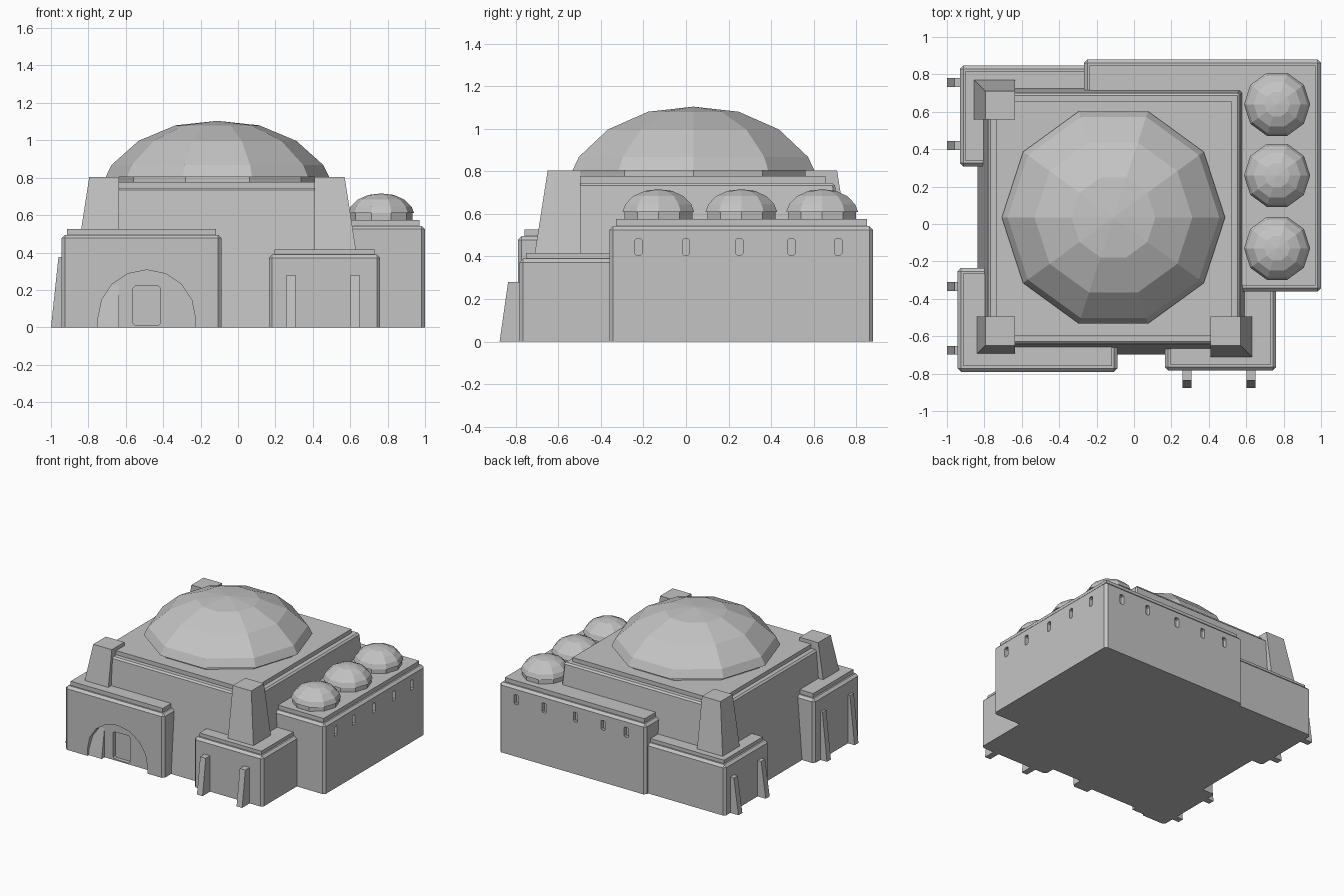
import bpy
import bmesh
import math
from mathutils import Matrix, Vector

cube = bpy.data.objects.get("Cube")
if cube:
    bpy.data.objects.remove(cube, do_unlink=True)

STONE = (0.55, 0.55, 0.55, 1)
stone = bpy.data.materials.new("grey stone")
stone.use_nodes = True
stone.diffuse_color = STONE
stone.node_tree.nodes["Principled BSDF"].inputs["Base Color"].default_value = STONE


def finish(name, bm):
    bmesh.ops.recalc_face_normals(bm, faces=bm.faces)
    mesh = bpy.data.meshes.new(name)
    bm.to_mesh(mesh)
    bm.free()
    mesh.materials.append(stone)
    obj = bpy.data.objects.new(name, mesh)
    bpy.context.collection.objects.link(obj)
    return obj


def grow(rect, d):
    x0, x1, y0, y1 = rect
    return x0 - d, x1 + d, y0 - d, y1 + d


def block(name, base, top, z0, z1, chamfer=0.0):
    """Box between two rectangles, chamfered everywhere but at its foot."""
    bm = bmesh.new()
    rings = []
    for (x0, x1, y0, y1), z in ((base, z0), (top, z1)):
        corners = ((x0, y0), (x1, y0), (x1, y1), (x0, y1))
        rings.append([bm.verts.new((x, y, z)) for x, y in corners])
    low, high = rings
    bm.faces.new(low)
    bm.faces.new(high)
    for i in range(4):
        j = (i + 1) % 4
        bm.faces.new((low[i], low[j], high[j], high[i]))
    if chamfer:
        edges = [e for e in bm.edges if any(v in high for v in e.verts)]
        bmesh.ops.bevel(bm, geom=edges, offset=chamfer, segments=1, affect='EDGES')
    return finish(name, bm)


def prism(name, outline, half, origin, turn=0.0):
    """Outline in local x and z, extruded both ways along local y."""
    bm = bmesh.new()
    face = bm.faces.new([bm.verts.new((x, -half, z)) for x, z in outline])
    new = bmesh.ops.extrude_face_region(bm, geom=[face])["geom"]
    verts = [g for g in new if isinstance(g, bmesh.types.BMVert)]
    bmesh.ops.translate(bm, verts=verts, vec=(0, 2 * half, 0))
    bm.transform(Matrix.Translation(Vector(origin)) @ Matrix.Rotation(turn, 4, 'Z'))
    return finish(name, bm)


def dome(name, profile, x, y, sides=10):
    """Faceted dome turned from (radius, height) pairs."""
    bm = bmesh.new()
    apex = bm.verts.new((x, y, profile[0][1]))
    last = None
    for r, z in profile[1:]:
        ring = [bm.verts.new((x + r * math.cos(math.tau * i / sides),
                              y + r * math.sin(math.tau * i / sides), z))
                for i in range(sides)]
        for i in range(sides):
            j = (i + 1) % sides
            if last:
                bm.faces.new((last[i], ring[i], ring[j], last[j]))
            else:
                bm.faces.new((apex, ring[i], ring[j]))
        last = ring
    bm.faces.new(last)
    return finish(name, bm)


def carve(target, cutter):
    mod = target.modifiers.new("recess", 'BOOLEAN')
    mod.operation = 'DIFFERENCE'
    mod.solver = 'EXACT'
    mod.object = cutter
    bpy.context.view_layer.objects.active = target
    bpy.ops.object.modifier_apply(modifier=mod.name)
    bpy.data.objects.remove(cutter, do_unlink=True)


def slot(w, h, c):
    """Upright rectangle with clipped corners, centred on the origin."""
    return [(-w + c, -h), (w - c, -h), (w, -h + c), (w, h - c),
            (w - c, h), (-w + c, h), (-w, h - c), (-w, -h + c)]


# Central hall with sloping walls and a raised roof slab
hall = (-0.78, 0.565, -0.64, 0.70)
block("hall", grow(hall, 0.058), hall, 0, 0.745, 0.012)
block("hall_roof_slab", grow(hall, -0.045), grow(hall, -0.045), 0.73, 0.777)

# Great dome, overhanging a short drum
dome("great_dome", [(0, 1.104), (0.224, 1.08), (0.422, 0.997), (0.566, 0.868),
                    (0.597, 0.805), (0.553, 0.805), (0.553, 0.76)], -0.11, 0.035)

# Lower blocks around the hall, each with a roof slab
wings = {}
for name, rect, height, rise in (
        ("side_wing", (-0.267, 1.0, -0.36, 0.88), 0.543, 0.575),
        ("entrance_block", (-0.943, -0.088, -0.79, -0.235), 0.495, 0.527),
        ("front_left_block", (0.165, 0.76, -0.783, -0.2), 0.39, 0.417),
        ("back_right_block", (-0.93, -0.15, 0.307, 0.848), 0.39, 0.417)):
    wings[name] = block(name, rect, rect, 0, height, 0.018)
    slab = grow(rect, -0.03)
    block(name + "_roof_slab", slab, slab, height - 0.02, rise)

# Row of small domes on the side wing
for i, y in enumerate((-0.13, 0.26, 0.64)):
    dome(f"small_dome_{i + 1}", [(0, 0.716), (0.068, 0.708), (0.125, 0.683),
                                 (0.163, 0.645), (0.177, 0.61), (0.168, 0.61),
                                 (0.168, 0.56)], 0.765, y)

# Window slots in the outer walls of the side wing
window = slot(0.0175, 0.038, 0.007)
for y in (-0.223, 0.0, 0.25, 0.495, 0.715):
    carve(wings["side_wing"],
          prism("window_cutter", window, 0.03, (1.0, y, 0.445), math.pi / 2))
for x in (0.85, 0.61, 0.34, 0.10, -0.10):
    carve(wings["side_wing"], prism("window_cutter", window, 0.03, (x, 0.88, 0.445)))

# Entrance arch with a doorway set deeper inside it
arch = [(0.26 * math.cos(a), 0.05 + 0.257 * math.sin(a))
        for a in (math.pi * i / 8 for i in range(9))]
arch += [(-0.26, -0.05), (0.26, -0.05)]
carve(wings["entrance_block"], prism("arch_cutter", arch, 0.05, (-0.488, -0.79, 0)))
carve(wings["entrance_block"],
      prism("door_cutter", slot(0.073, 0.106, 0.012), 0.08, (-0.488, -0.79, 0.116)))

# Corner piers: upright inside, sloping outside
SLOPE = 0.125
for name, (x0, x1, y0, y1), sx, sy in (
        ("front_right_pier", (-0.795, -0.635, -0.65, -0.495), -1, -1),
        ("front_left_pier", (0.41, 0.57, -0.65, -0.495), 1, -1),
        ("back_right_pier", (-0.795, -0.635, 0.56, 0.71), -1, 1)):
    foot = (x0 - SLOPE * (sx < 0), x1 + SLOPE * (sx > 0),
            y0 - SLOPE * (sy < 0), y1 + SLOPE * (sy > 0))
    block(name, foot, (x0, x1, y0, y1), 0, 0.805)

# Slim raking buttresses
for name, x, y, height, reach, turn in (
        ("entrance_buttress_1", -0.943, -0.675, 0.375, 0.057, math.pi),
        ("entrance_buttress_2", -0.943, -0.335, 0.375, 0.057, math.pi),
        ("back_buttress_1", -0.93, 0.42, 0.28, 0.07, math.pi),
        ("back_buttress_2", -0.93, 0.757, 0.28, 0.07, math.pi),
        ("front_buttress_1", 0.283, -0.783, 0.28, 0.093, -math.pi / 2),
        ("front_buttress_2", 0.625, -0.783, 0.28, 0.093, -math.pi / 2)):
    rake = [(-0.04, 0), (reach, 0), (reach - 0.04, height), (-0.04, height)]
    prism(name, rake, 0.024, (x, y, 0), turn)
